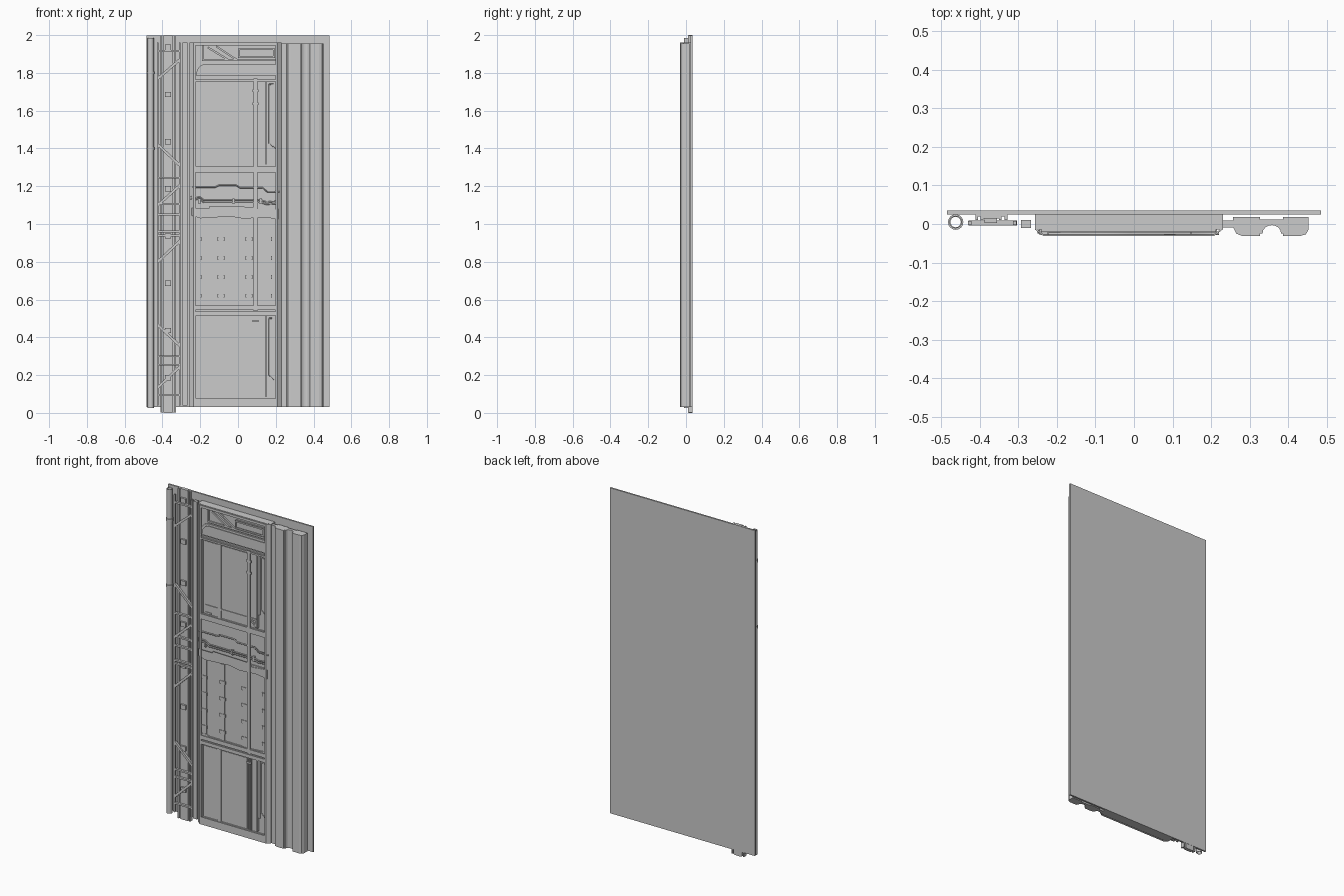
import bpy, bmesh, math
from mathutils import Vector


def finish(name, bm, smooth=False):
    bmesh.ops.recalc_face_normals(bm, faces=bm.faces[:])
    me = bpy.data.meshes.new(name)
    bm.to_mesh(me)
    bm.free()
    ob = bpy.data.objects.new(name, me)
    bpy.context.collection.objects.link(ob)
    if smooth:
        for p in me.polygons:
            p.use_smooth = len(p.vertices) == 4
    return ob


def extrude(bm, pts, vec):
    a = [bm.verts.new(p) for p in pts]
    b = [bm.verts.new(Vector(p) + Vector(vec)) for p in pts]
    bm.faces.new(a)
    bm.faces.new(b[::-1])
    for i in range(len(a)):
        j = (i + 1) % len(a)
        bm.faces.new((a[i], a[j], b[j], b[i]))


def boxes(name, rects, y0, y1):
    """rects are (x0, x1, z0, z1) sharing one depth range"""
    bm = bmesh.new()
    for x0, x1, z0, z1 in rects:
        extrude(bm, [(x0, y0, z0), (x1, y0, z0), (x1, y0, z1), (x0, y0, z1)], (0, y1 - y0, 0))
    return finish(name, bm)


def plate(name, pts, y0, y1):
    bm = bmesh.new()
    extrude(bm, [(x, y0, z) for x, z in pts], (0, y1 - y0, 0))
    return finish(name, bm)


def column(name, pts, z0, z1):
    bm = bmesh.new()
    extrude(bm, [(x, y, z0) for x, y in pts], (0, 0, z1 - z0))
    return finish(name, bm)


def bars(name, lines, w, y0, y1):
    """flat diagonal bars from (x, z) to (x, z)"""
    bm = bmesh.new()
    for x0, z0, x1, z1 in lines:
        d = Vector((x1 - x0, 0, z1 - z0)).normalized() * w / 2
        n = Vector((-d.z, 0, d.x))
        p, q = Vector((x0, y0, z0)), Vector((x1, y0, z1))
        extrude(bm, [p + n, p - n, q - n, q + n], (0, y1 - y0, 0))
    return finish(name, bm)


def tube(name, x, y, r_out, r_in, z0, z1, n=16):
    bm = bmesh.new()
    rings = []
    for r, z in ((r_out, z0), (r_out, z1), (r_in, z1), (r_in, z0)):
        rings.append([bm.verts.new((x + r * math.cos(2 * math.pi * i / n),
                                    y + r * math.sin(2 * math.pi * i / n), z)) for i in range(n)])
    for k in range(4):
        a, b = rings[k], rings[(k + 1) % 4]
        for i in range(n):
            bm.faces.new((a[i], a[(i + 1) % n], b[(i + 1) % n], b[i]))
    ob = finish(name, bm, True)
    ob.data.set_sharp_from_angle(angle=math.radians(40))


def cable(name, pts, y, r=0.004):
    cu = bpy.data.curves.new(name, 'CURVE')
    cu.dimensions = '3D'
    cu.bevel_depth, cu.bevel_resolution, cu.use_fill_caps = r, 1, True
    s = cu.splines.new('POLY')
    s.points.add(len(pts) - 1)
    for p, (x, z) in zip(s.points, pts):
        p.co = (x, y, z, 1)
    bpy.context.collection.objects.link(bpy.data.objects.new(name, cu))


# Backing sheet
boxes("back_sheet", [(-0.485, 0.485, 0.03, 1.998)], 0.025, 0.035)

# Left pipe with couplings
tube("left_pipe", -0.462, 0.005, 0.0165, 0.0135, 0.025, 1.985)
for z in (1.40, 1.80):
    tube("pipe_coupling", -0.462, 0.005, 0.02, 0.0165, z - 0.007, z + 0.007)

# Channel rail with flanges and clips
boxes("rail_core", [(-0.392, -0.348, 0, 2.0)], 0.014, 0.034)
boxes("rail_web", [(-0.41, -0.328, 0.003, 1.997)], 0.019, 0.025)
boxes("rail_flanges", [(x, x + 0.007, 0.003, 1.997) for x in (-0.411, -0.397, -0.35, -0.335)], 0.011, 0.034)
boxes("rail_clips", [(-0.387, -0.355, 0.172 + 0.25 * i, 0.2 + 0.25 * i) for i in range(8)], 0.003, 0.014)

# Lattice of rungs and diagonals in front of the rail
rung_z = (0.095, 0.255, 0.3, 0.94, 0.96, 1.05, 1.105, 1.245, 1.915)
boxes("lattice_rungs", [(-0.425, -0.308, z - 0.005, z + 0.005) for z in rung_z], -0.004, 0.009)
bars("lattice_diagonals", [
    (-0.424, 1.77, -0.308, 1.87), (-0.424, 1.42, -0.308, 1.31),
    (-0.424, 1.10, -0.308, 1.205), (-0.424, 0.80, -0.308, 0.91),
    (-0.424, 0.465, -0.308, 0.355), (-0.424, 0.135, -0.308, 0.245)], 0.014, -0.004, 0.009)
boxes("lattice_stringers", [(-0.43, -0.421, 0.04, 1.96), (-0.313, -0.304, 0.04, 1.96)], -0.003, 0.008)

# Slim post beside the main panel
boxes("slim_post", [(-0.293, -0.267, 0.04, 1.96)], -0.01, 0.01)

# Main panel body and chamfered side trims
boxes("panel_body", [(-0.257, 0.23, 0.03, 1.96)], -0.014, 0.025)
trim = [(-0.257, -0.014), (-0.235, -0.031), (-0.225, -0.031), (-0.225, -0.027), (-0.234, -0.027), (-0.25, -0.014)]
column("side_trim_left", trim, 0.03, 1.96)
column("side_trim_right", [(-0.027 - x, y) for x, y in trim], 0.03, 1.96)

# Cross members of the panel, in two thin layers
cross = [(0.03, 0.075), (0.516, 0.537), (0.545, 0.569), (1.272, 1.304), (1.755, 1.765), (1.945, 1.96)]
boxes("cross_base", [(-0.24, 0.213, a, b) for a, b in cross], -0.021, -0.013)
boxes("cross_face", [(-0.226, 0.199, a, b) for a, b in cross], -0.031, -0.027)

# Upper and lower window mullions, and angled slots
for tag, z0, z1, s0 in (("upper", 1.304, 1.755, 1.394), ("lower", 0.075, 0.516, 0.165)):
    boxes(tag + "_window_frame", [(-0.226, -0.222, z0, z1), (0.145, 0.15, z0 + 0.01, z1)], -0.029, -0.013)
    boxes(tag + "_window_mullions", [(-0.122, -0.1, z0, z1), (0.145, 0.161, s0, z1)], -0.021, -0.013)
    boxes(tag + "_inner_pane", [(-0.218, -0.126, z0 + 0.004, z1 - 0.01),
                                (-0.096, 0.072, z0 + 0.004, z1 - 0.01)], -0.017, -0.013)
    cable(tag + "_slot_edge", [(0.165, z1 - 0.015), (0.165, s0 + 0.035), (0.203, s0),
                               (0.203, z1 - 0.015), (0.165, z1 - 0.015)], -0.017, 0.003)

# Service risers on the panel front
boxes("service_riser", [(0.082, 0.103, 0.54, 1.77)], -0.031, -0.026)
boxes("thin_risers", [(0.081, 0.088, 0.035, 0.52), (0.096, 0.103, 0.035, 0.52)], -0.021, -0.013)
boxes("riser_clips", [(0.078, 0.108, z, z + 0.012) for z in (0.06, 0.48, 1.29, 1.63, 1.7)], -0.031, -0.026)

# Bracket across the foot of the upper window
boxes("window_bracket", [(-0.205, 0.145, 1.352, 1.362), (0.128, 0.145, 1.31, 1.362),
                         (-0.215, -0.165, 1.308, 1.318)], -0.021, -0.013)
bars("bracket_braces", [(-0.214, 1.315, -0.165, 1.355), (0.09, 1.355, 0.135, 1.315)], 0.009, -0.021, -0.013)

# Header with curved shoulder, struts and vent
arc = [(-0.18 - 0.055 * math.sin(t), 1.80 + 0.055 * math.cos(t)) for t in [i * math.pi / 12 for i in range(7)]]
plate("header_cover", [(0.213, 1.855)] + arc + [(-0.24, 1.775), (0.213, 1.775)], -0.021, -0.013)
plate("header_face", [(0.199, 1.845)] + [(x * 0.94, z - 0.008) for x, z in arc] + [(-0.226, 1.785), (0.199, 1.785)],
      -0.031, -0.027)
bars("header_struts", [(-0.16, 1.935, -0.05, 1.868), (-0.115, 1.94, -0.005, 1.868)], 0.01, -0.022, -0.013)
boxes("header_frame", [(-0.19, 0.213, 1.863, 1.873), (-0.19, -0.182, 1.87, 1.945), (0.203, 0.213, 1.87, 1.945)],
      -0.022, -0.013)
boxes("header_vent", [(0.0, 0.195, 1.88, 1.889), (0.0, 0.195, 1.92, 1.929),
                      (0.0, 0.009, 1.88, 1.929), (0.186, 0.195, 1.88, 1.929)], -0.031, -0.027)
boxes("header_vent_base", [(0.0, 0.195, 1.88, 1.929)], -0.02, -0.013)

# Broken service band with torn plates and cables
plate("torn_plate_top", [(-0.245, 1.272), (0.215, 1.272), (0.215, 1.175), (0.16, 1.175), (0.13, 1.195),
                         (0.01, 1.19), (0.0, 1.205), (-0.11, 1.205), (-0.12, 1.195), (-0.245, 1.19)], -0.021, -0.013)
plate("torn_plate_low", [(-0.245, 1.085), (-0.15, 1.085), (-0.15, 1.095), (0.1, 1.09), (0.11, 1.07), (0.215, 1.08),
                         (0.215, 1.025), (0.14, 1.035), (0.03, 1.028), (-0.04, 1.04), (-0.2, 1.03), (-0.245, 1.045)],
      -0.028, -0.024)
boxes("torn_plate_base", [(-0.245, 0.215, 1.045, 1.08)], -0.021, -0.013)
boxes("band_clips", [(x, x + 0.012, 1.105, 1.135) for x in (-0.21, -0.03, 0.115, 0.2)], -0.026, -0.013)
cable("band_cable_high", [(-0.24, 1.195), (-0.12, 1.195), (-0.1, 1.205), (-0.01, 1.205), (0.01, 1.192),
                          (0.13, 1.192), (0.155, 1.17), (0.22, 1.17)], -0.025)
for dz in (-0.006, 0.006):
    cable("band_cable_low", [(-0.25, 1.14 + dz), (-0.2, 1.135 + dz), (-0.18, 1.12 + dz),
                             (0.12, 1.12 + dz), (0.15, 1.11 + dz), (0.21, 1.115 + dz)], -0.02)

# Middle recess with four clipped strips
strip_x = (-0.212, -0.09, 0.058, 0.193)
boxes("recess_strips", [(x - 0.014, x + 0.014, 0.569, 1.03) for x in strip_x], -0.019, -0.013)
boxes("strip_clips", [(x - 0.018, x + 0.018, 0.61 + 0.1 * i, 0.63 + 0.1 * i)
                      for x in strip_x for i in range(4)], -0.022, -0.013)
plate("torn_sill", [(-0.245, 0.54), (0.215, 0.54), (0.215, 0.575), (0.12, 0.57), (0.1, 0.56), (-0.01, 0.56),
                    (-0.02, 0.57), (-0.17, 0.565), (-0.2, 0.58), (-0.245, 0.575)], -0.021, -0.013)

# Right pillar: web plus twin ribs around a rounded groove
groove = [(0.357 - 0.024 * math.cos(i * math.pi / 8), -0.024 + 0.021 * math.sin(i * math.pi / 8)) for i in range(9)]
column("right_pillar",
       [(0.23, 0.009), (0.257, 0.009), (0.257, 0.018), (0.326, 0.018), (0.326, 0.012), (0.386, 0.012),
        (0.386, 0.018), (0.452, 0.018), (0.452, -0.015), (0.445, -0.027), (0.43, -0.031), (0.386, -0.031),
        (0.386, -0.024)] + groove[::-1] +
       [(0.326, -0.024), (0.326, -0.031), (0.28, -0.031), (0.265, -0.025), (0.257, -0.009), (0.23, -0.009)],
       0.03, 1.955)
